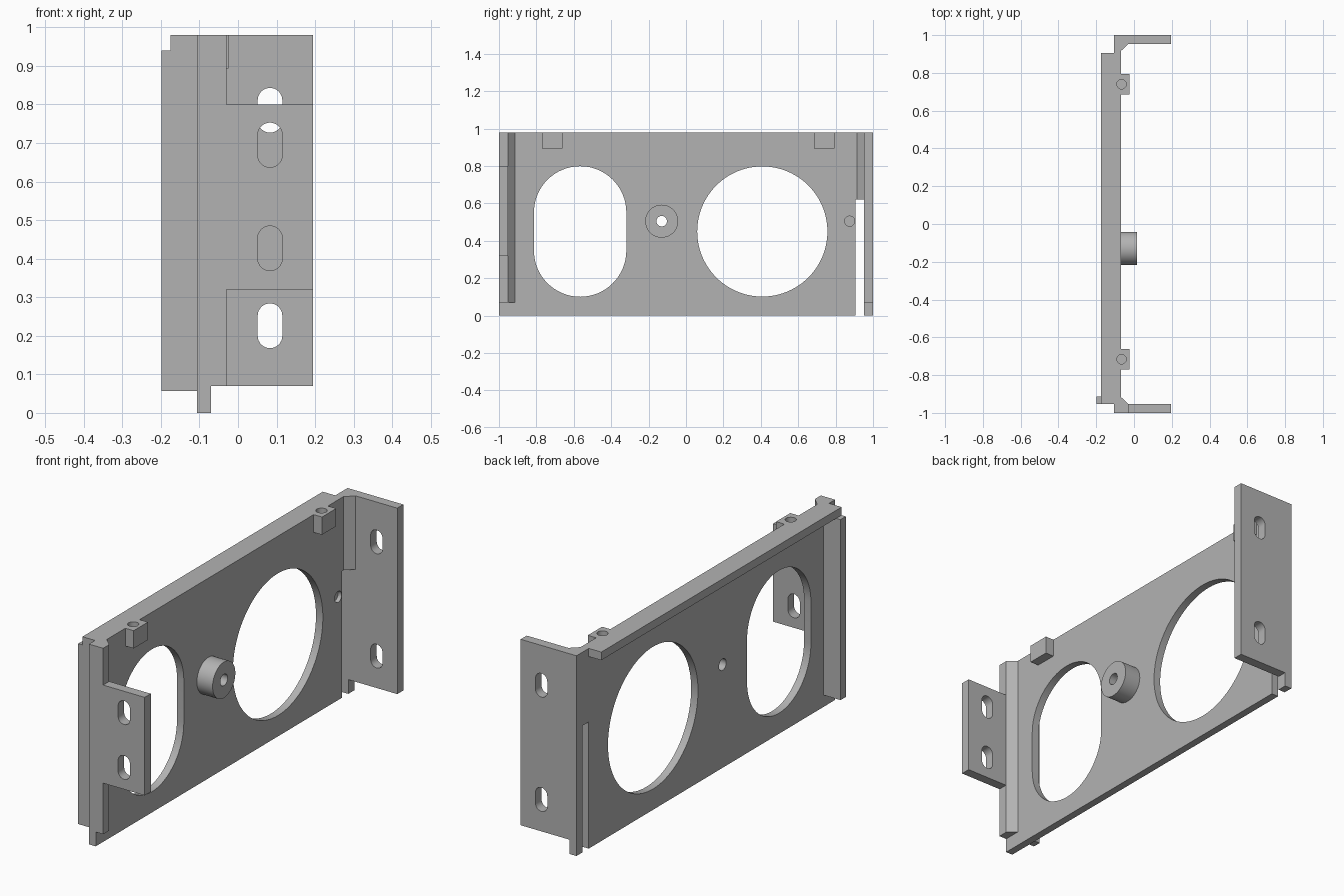
import bpy
import bmesh
from math import cos, sin, pi, radians

cube = bpy.data.objects.get("Cube")
if cube:
    bpy.data.objects.remove(cube)

grey = bpy.data.materials.new("plain grey")
grey.use_nodes = True
COLOUR = (0.45, 0.45, 0.45, 1)
grey.diffuse_color = COLOUR
grey.node_tree.nodes["Principled BSDF"].inputs["Base Color"].default_value = COLOUR

# Key levels of the bracket
BACK, FACE, OUT = -0.107, -0.07, 0.195
TOP, FOOT = 0.98, 0.07
END = 0.953


def prism(name, outline, axis, lo, hi):
    """Extrude a 2D outline along one axis between two levels."""
    place = {"x": lambda u, v: (lo, u, v),
             "y": lambda u, v: (u, lo, v),
             "z": lambda u, v: (u, v, lo)}[axis]
    bm = bmesh.new()
    face = bm.faces.new([bm.verts.new(place(u, v)) for u, v in outline])
    new = bmesh.ops.extrude_face_region(bm, geom=[face])["geom"]
    shift = [(hi - lo) * (a == axis) for a in "xyz"]
    bmesh.ops.translate(bm, vec=shift,
                        verts=[g for g in new if isinstance(g, bmesh.types.BMVert)])
    bmesh.ops.recalc_face_normals(bm, faces=bm.faces)
    mesh = bpy.data.meshes.new(name)
    bm.to_mesh(mesh)
    bm.free()
    mesh.materials.append(grey)
    obj = bpy.data.objects.new(name, mesh)
    bpy.context.collection.objects.link(obj)
    return obj


def rect(u0, u1, v0, v1):
    return [(u0, v0), (u1, v0), (u1, v1), (u0, v1)]


def slot(u, v, r, straight=0, n=32):
    """Circle, or upright slot when a straight half length is given."""
    pts = []
    for side in (1, -1):
        for i in range(n + (straight > 0)):
            a = pi * i / n + (0 if side > 0 else pi)
            pts.append((u + r * cos(a), v + side * straight + r * sin(a)))
    return pts


def cut(cutter, *targets):
    cutter.hide_render = True
    for obj in targets:
        bpy.context.view_layer.objects.active = obj
        mod = obj.modifiers.new("hole", "BOOLEAN")
        mod.operation, mod.solver, mod.object = "DIFFERENCE", "EXACT", cutter
        bpy.ops.object.modifier_apply(modifier=mod.name)
    bpy.data.objects.remove(cutter)


# Main plate, with an arm that reaches the far flange above the gap
plate = prism("main_plate", [(-1, 0), (0.905, 0), (0.905, 0.62), (END, 0.62),
                             (END, TOP), (-1, TOP)], "x", BACK, FACE)
# Lip and end rib on the back
lip = prism("top_lip", rect(-0.953, 0.905, 0.94, TOP), "x", -0.175, BACK)
rib = prism("end_rib", rect(-0.953, -0.912, 0.057, 0.94), "x", -0.198, BACK)

# Mounting flanges at both ends
back_flange = prism("back_flange", [
    (BACK, 0), (FACE, 0), (FACE, FOOT), (OUT, FOOT), (OUT, TOP), (BACK, TOP)],
    "y", END, 1)
front_flange = prism("front_flange", [
    (FACE, FOOT), (-0.03, FOOT), (-0.03, 0.32), (OUT, 0.32), (OUT, 0.8),
    (-0.03, 0.8), (-0.03, TOP), (FACE, TOP)], "y", -1, -END)

# Sloped fillets in the flange corners
fillets = []
for name, side, low in (("front_fillet", -1, FOOT), ("back_fillet", 1, 0.62)):
    fillets.append(prism(name, [(FACE, side * 0.915), (-0.03, side * END),
                                (FACE, side * END)], "z", low, TOP))

# Standoff and screw blocks
standoff = prism("standoff", slot(-0.13, 0.505, 0.088), "x", FACE, 0.015)
blocks = []
for name, y in (("front_screw_block", -0.716), ("back_screw_block", 0.74)):
    block = prism(name, rect(y - 0.055, y + 0.055, 0.893, TOP), "x", FACE, -0.025)
    cut(prism("screw_hole", slot(-0.066, y, 0.025), "z", 0.93, 1.1), plate, block)
    blocks.append(block)

# Large openings, centre bore and shallow dimple
cut(prism("round_opening", slot(0.408, 0.45, 0.348, n=48), "x", -0.3, 0.3), plate)
cut(prism("long_opening", slot(-0.566, 0.45, 0.247, 0.102), "x", -0.3, 0.3), plate)
cut(prism("bore", slot(-0.13, 0.505, 0.028), "x", -0.3, 0.3), plate, standoff)
cut(prism("dimple", slot(0.875, 0.505, 0.027), "x", -0.09, 0.3), plate)

# Flange slots
for flange, heights in ((front_flange, (0.427, 0.695)), (back_flange, (0.226, 0.785))):
    for z in heights:
        cut(prism("slot", slot(0.083, z, 0.032, 0.026, 16), "y", -2, 2), flange)

# Smooth round walls, keeping sharp edges
bpy.ops.object.select_all(action="DESELECT")
for obj in [plate, lip, rib, front_flange, back_flange, standoff] + fillets + blocks:
    obj.select_set(True)
bpy.context.view_layer.objects.active = plate
bpy.ops.object.shade_smooth_by_angle(angle=radians(30))
